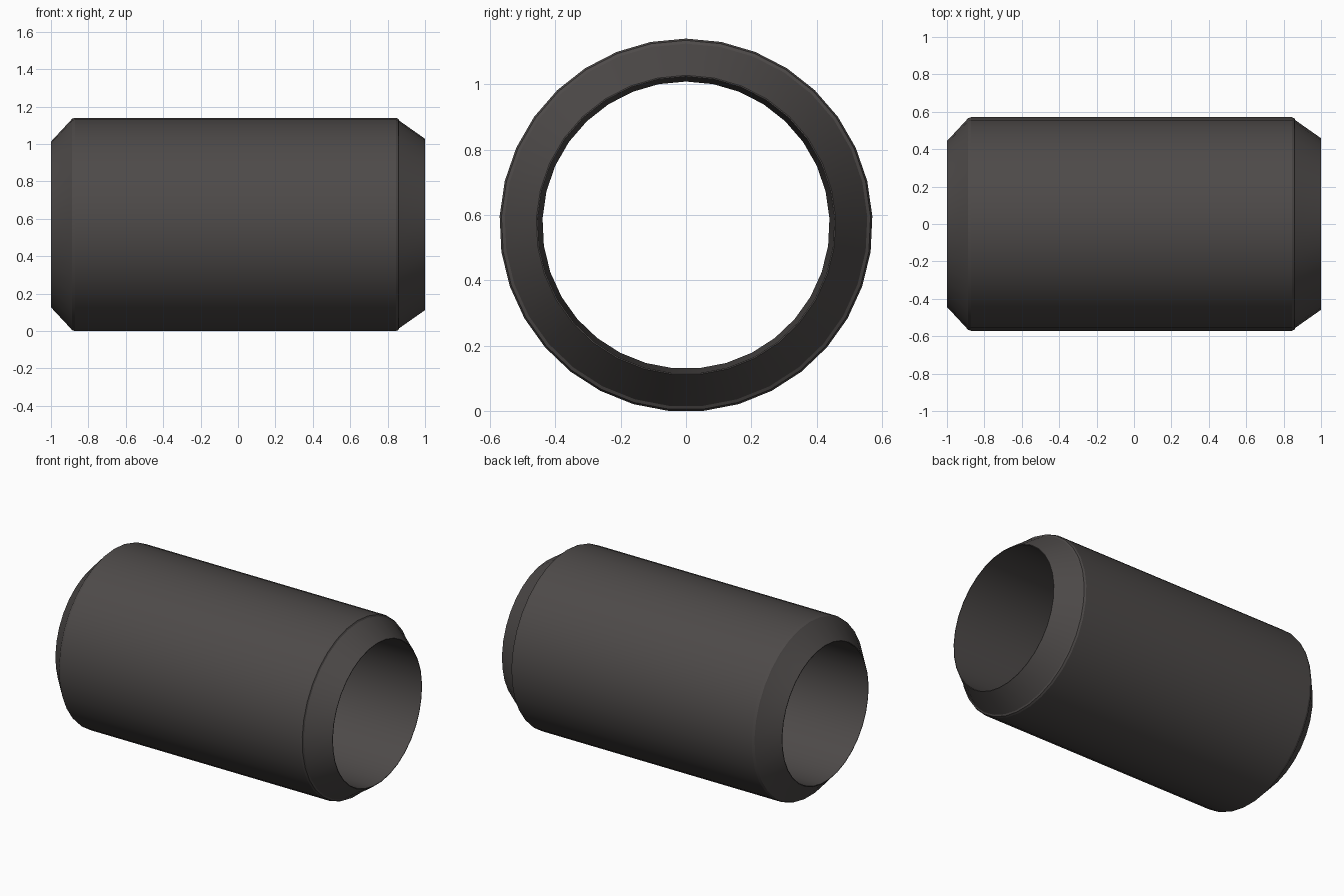
import bpy, bmesh
from math import sin, cos, pi

if "Cube" in bpy.data.objects:
    bpy.data.objects.remove(bpy.data.objects["Cube"])

SIDES, CENTRE_Z = 33, 0.569

# Closed wall profile (x along the tube, radius): outside left to right, then the bore
PROFILE = [(-1, 0.444), (-0.895, 0.557), (-0.888, 0.566), (-0.872, 0.5715),
           (0.845, 0.5715), (0.857, 0.566), (0.862, 0.556), (1, 0.459),
           (1, 0.455), (-1, 0.44)]

# Hollow tube with chamfered ends, lathed around the x axis
bm = bmesh.new()
rings = []
for x, r in PROFILE:
    rings.append([bm.verts.new((x, r * sin(2 * pi * k / SIDES),
                                CENTRE_Z + r * cos(2 * pi * k / SIDES)))
                  for k in range(SIDES)])
for i, a in enumerate(rings):
    b = rings[(i + 1) % len(rings)]
    for k in range(SIDES):
        n = (k + 1) % SIDES
        face = bm.faces.new((a[k], b[k], b[n], a[n]))
        face.smooth = i == len(rings) - 2   # only the bore is smooth
bmesh.ops.recalc_face_normals(bm, faces=bm.faces)
mesh = bpy.data.meshes.new("tube_sleeve")
bm.to_mesh(mesh)
bm.free()
tube = bpy.data.objects.new("tube_sleeve", mesh)
bpy.context.collection.objects.link(tube)

# Dark grey material
mat = bpy.data.materials.new("dark_grey")
mat.diffuse_color = (0.075, 0.068, 0.066, 1)
mat.use_nodes = True
mat.node_tree.nodes["Principled BSDF"].inputs["Base Color"].default_value = mat.diffuse_color
mesh.materials.append(mat)

# Keep rim edges crisp
bpy.context.view_layer.objects.active = tube
tube.select_set(True)
bpy.ops.object.shade_smooth_by_angle(angle=0.25)
